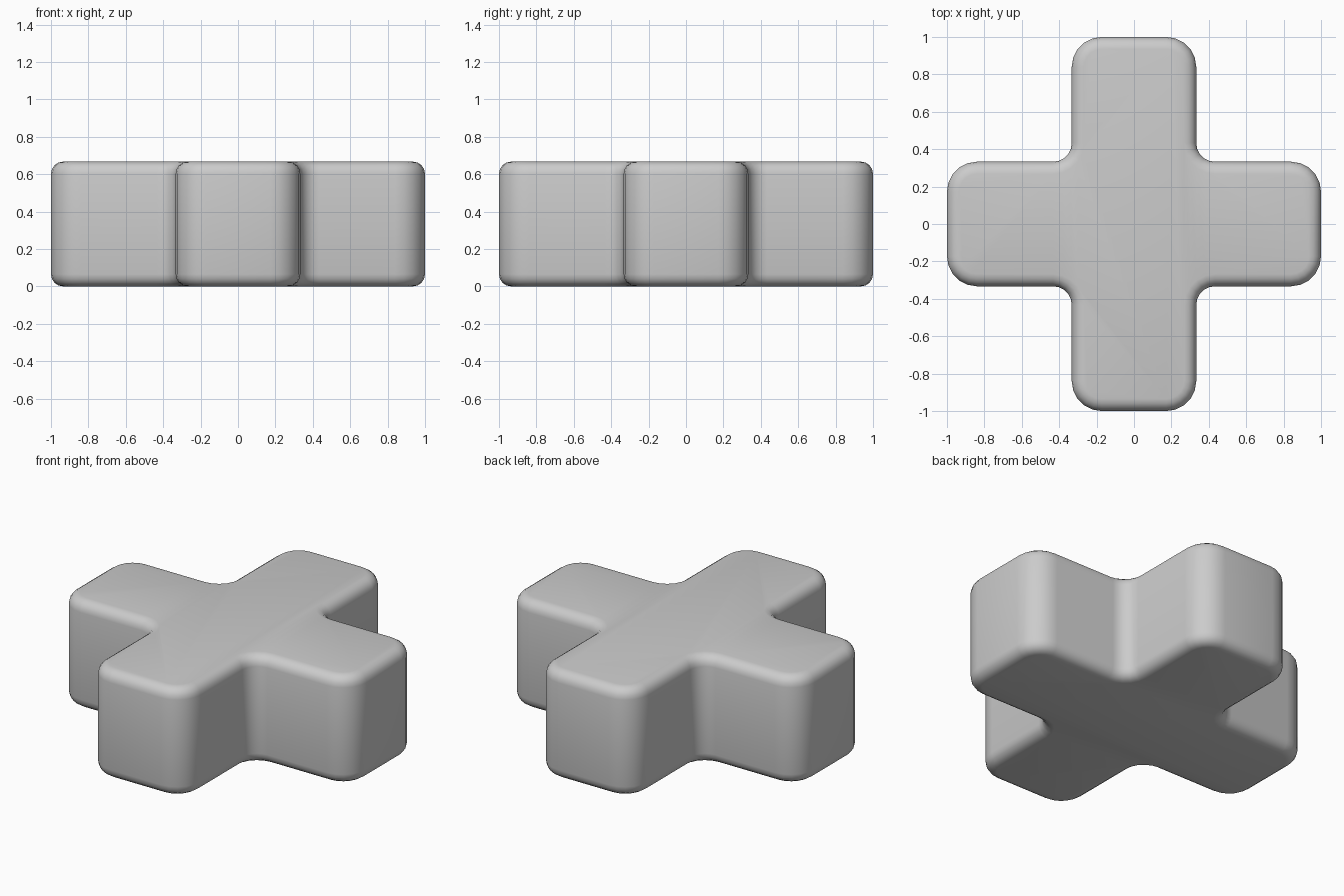
import bpy, bmesh
from math import cos, sin, pi

if "Cube" in bpy.data.objects:
    bpy.data.objects.remove(bpy.data.objects["Cube"])

W, L, H = 0.333, 1.0, 0.667      # arm half width, arm length, height
R_OUT, R_IN = 0.16, 0.10         # outer and inner corner radii in plan
EDGE, EDGE_SEGS = 0.065, 4       # rounded top and bottom rims
SEGS = 5


def arc(cx, cy, r, a0, a1):
    return [(cx + r * cos(a0 + (a1 - a0) * i / SEGS),
             cy + r * sin(a0 + (a1 - a0) * i / SEGS)) for i in range(SEGS + 1)]


def outline(d):
    """Rounded plus outline inset by d, one arm end repeated four times."""
    c, e = W - R_OUT, L - R_OUT
    ro, ri = R_OUT - d, R_IN + d
    arm = (arc(e, -c, ro, -pi / 2, 0) + arc(e, c, ro, 0, pi / 2)
           + arc(W + R_IN, W + R_IN, ri, 3 * pi / 2, pi))
    pts = []
    for q in range(4):
        k, s = [(1, 0), (0, 1), (-1, 0), (0, -1)][q]
        pts += [(k * x - s * y, s * x + k * y) for x, y in arm]
    return pts


# Heights and insets of the stacked outlines
rim = [(EDGE * (1 - sin(a)), EDGE * (1 - cos(a)))
       for a in (i * pi / 2 / EDGE_SEGS for i in range(EDGE_SEGS + 1))]
levels = rim + [(d, H - z) for d, z in reversed(rim)]

# Plus-shaped block
bm = bmesh.new()
rings = [[bm.verts.new((x, y, z)) for x, y in outline(d)] for d, z in levels]
n = len(rings[0])
for low, high in zip(rings, rings[1:]):
    for i in range(n):
        j = (i + 1) % n
        bm.faces.new((low[i], low[j], high[j], high[i]))
bm.faces.new(rings[0][::-1])
bm.faces.new(rings[-1])
bmesh.ops.recalc_face_normals(bm, faces=bm.faces)

mesh = bpy.data.meshes.new("plus_block")
bm.to_mesh(mesh)
bm.free()
block = bpy.data.objects.new("plus_block", mesh)
bpy.context.collection.objects.link(block)
bpy.context.view_layer.objects.active = block
block.select_set(True)
bpy.ops.object.shade_smooth_by_angle(angle=pi / 5)
